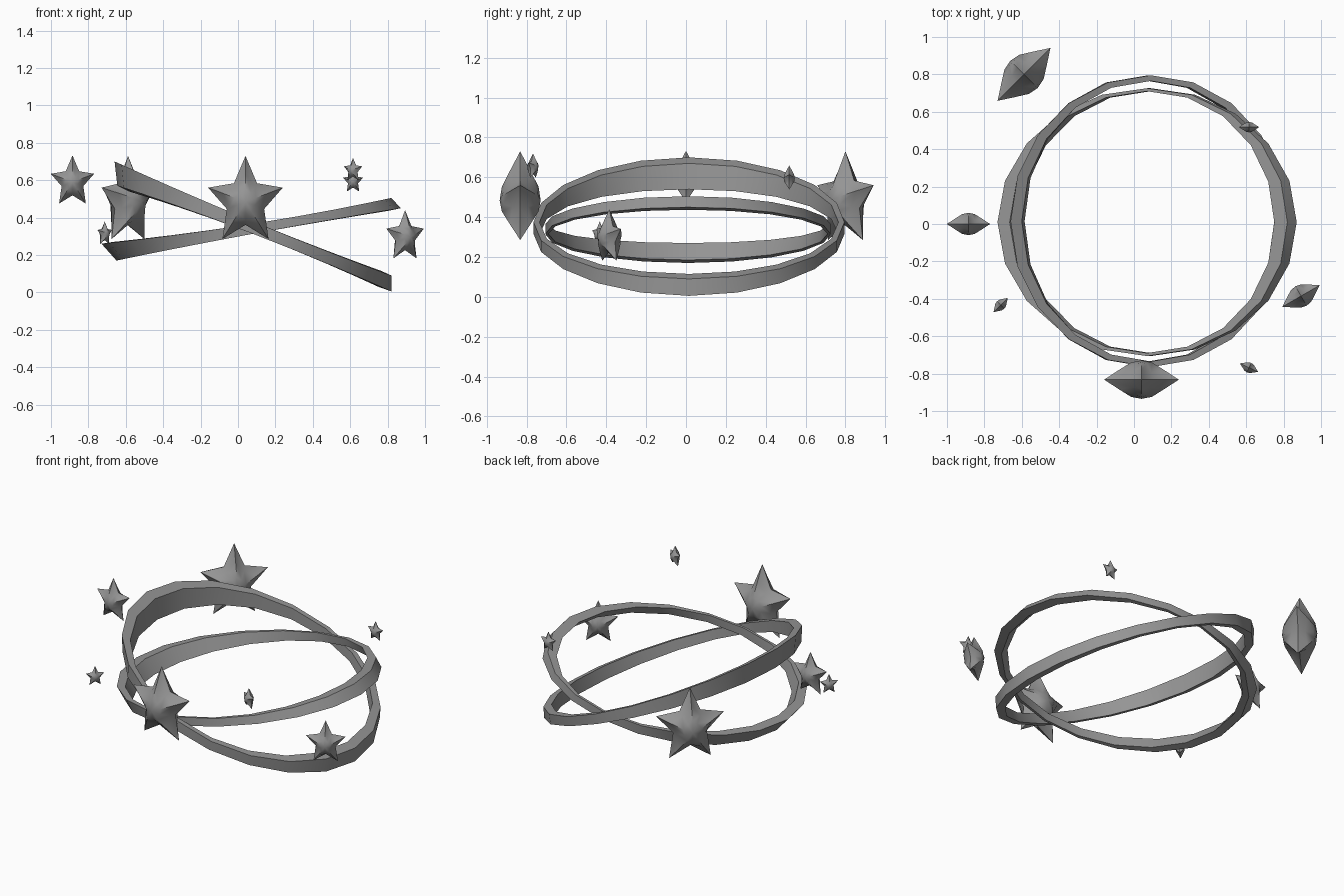
import bpy, bmesh, math
from math import sin, cos, pi, radians
from mathutils import Matrix, Vector

if "Cube" in bpy.data.objects:
    bpy.data.objects.remove(bpy.data.objects["Cube"])

grey = bpy.data.materials.new("mid_grey")
grey.diffuse_color = (0.3, 0.3, 0.3, 1)
grey.use_nodes = True
grey.node_tree.nodes["Principled BSDF"].inputs["Base Color"].default_value = grey.diffuse_color


def finish(bm, name, angle):
    bmesh.ops.recalc_face_normals(bm, faces=bm.faces)
    mesh = bpy.data.meshes.new(name)
    bm.to_mesh(mesh)
    bm.free()
    mesh.materials.append(grey)
    ob = bpy.data.objects.new(name, mesh)
    bpy.context.collection.objects.link(ob)
    bpy.ops.object.select_all(action='DESELECT')
    ob.select_set(True)
    bpy.context.view_layer.objects.active = ob
    bpy.ops.object.shade_smooth_by_angle(angle=radians(angle))
    return ob


def ring(name, left, mid, right, depths, yc, n=20):
    """Band lofted through (x, z) sections: outer top, inner top, inner bottom, outer bottom."""
    bm = bmesh.new()
    loops = []
    for i in range(n):
        a = 2 * pi * i / n
        c = cos(a)
        wl, wm, wr = c * (c - 1) / 2, 1 - c * c, c * (c + 1) / 2
        loop = []
        for l, m, r, d in zip(left, mid, right, depths):
            x = wl * l[0] + wm * m[0] + wr * r[0]
            z = wl * l[1] + wm * m[1] + wr * r[1]
            loop.append(bm.verts.new((x, yc + d * sin(a), z)))
        loops.append(loop)
    for i in range(n):
        p, q = loops[i], loops[(i + 1) % n]
        for k in range(4):
            j = (k + 1) % 4
            bm.faces.new((p[k], p[j], q[j], q[k]))
    return finish(bm, name, 30)


def star(name, loc, size, turn):
    """Puffy upright five-point star; size 1 is 0.40 wide."""
    bm = bmesh.new()
    R = 0.21
    # outline, then a shoulder ring on each side, then the domed centres
    def circle(tip, notch, dt, dn):
        out = []
        for i in range(10):
            a = pi * i / 5
            r, d = (tip, dt) if i % 2 == 0 else (notch, dn)
            out.append(bm.verts.new((R * r * sin(a), d, R * r * cos(a) * 1.17)))
        return out
    rim = circle(1, 0.5, 0, 0)
    for s in (-1, 1):
        outer = circle(0.6, 0.42, 0.052 * s, 0.04 * s)
        inner = circle(0.28, 0.24, 0.092 * s, 0.085 * s)
        top = bm.verts.new((0, 0.103 * s, 0))
        for i in range(10):
            j = (i + 1) % 10
            bm.faces.new((rim[i], rim[j], outer[j], outer[i]))
            bm.faces.new((outer[i], outer[j], inner[j], inner[i]))
            bm.faces.new((inner[i], inner[j], top))
    bmesh.ops.transform(bm, verts=bm.verts, matrix=Matrix.Translation(Vector(loc))
                        @ Matrix.Rotation(radians(turn), 4, 'Z') @ Matrix.Scale(size, 4))
    return finish(bm, name, 50)


# Two crossing tilted rings
ring("outer_ring",
     [(-.66, .70), (-.60, .67), (-.585, .54), (-.645, .57)],
     [(.09, .375), (.09, .375), (.075, .315), (.075, .315)],
     [(.82, .09), (.765, .115), (.75, .03), (.82, .005)],
     (.78, .75, .75, .78), .015)
ring("inner_ring",
     [(-.73, .26), (-.665, .27), (-.60, .185), (-.65, .17)],
     [(.07, .365), (.07, .365), (.09, .315), (.09, .315)],
     [(.82, .505), (.75, .49), (.81, .437), (.87, .45)],
     (.716, .70, .70, .716), .01)

# Stars floating around the rings
star("large_front_star", (.04, -.832, .484), 1, 0)
star("large_back_star", (-.588, .80, .484), 1, 45)
star("medium_left_star", (-.885, 0, .59), .58, 0)
star("medium_right_star", (.893, -.385, .297), .58, 30)
star("small_left_star", (-.713, -.433, .313), .27, 45)
star("small_front_star", (.615, -.768, .653), .27, -25)
star("small_back_star", (.615, .518, .593), .27, 0)
